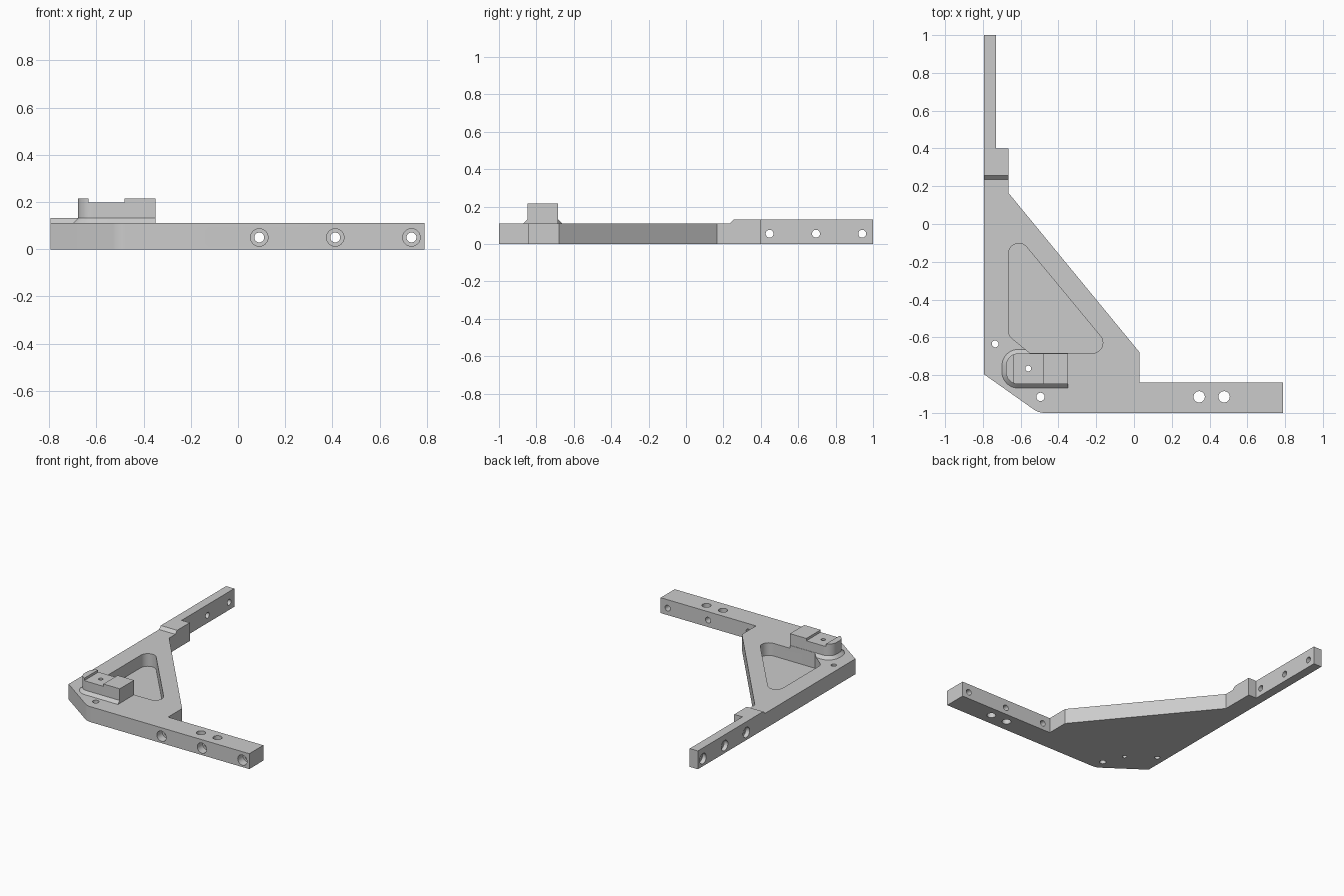
import bpy, bmesh, math
from mathutils import Vector, Matrix

if "Cube" in bpy.data.objects:
    bpy.data.objects.remove(bpy.data.objects["Cube"], do_unlink=True)

grey = bpy.data.materials.new("plain grey")
grey.use_nodes = True
grey.diffuse_color = (0.6, 0.6, 0.6, 1)
grey.node_tree.nodes["Principled BSDF"].inputs["Base Color"].default_value = (0.6, 0.6, 0.6, 1)


def fillet(corners, steps=10):
    """Corners are (x, y) or (x, y, radius); returns the rounded loop."""
    loop = []
    for i, c in enumerate(corners):
        p = Vector(c[:2])
        if len(c) == 2:
            loop.append(p)
            continue
        a = (Vector(corners[i - 1][:2]) - p).normalized()
        b = (Vector(corners[(i + 1) % len(corners)][:2]) - p).normalized()
        half = a.angle(b) / 2
        centre = p + (a + b).normalized() * c[2] / math.sin(half)
        start = p + a * c[2] / math.tan(half) - centre
        end = p + b * c[2] / math.tan(half) - centre
        turn = math.atan2(start.x * end.y - start.y * end.x, start.dot(end))
        for k in range(steps + 1):
            loop.append(centre + Matrix.Rotation(turn * k / steps, 2) @ start)
    return loop


def loft(name, low, z0, high, z1, matrix=Matrix()):
    """Solid between two loops with equal point counts."""
    bm = bmesh.new()
    bottom = [bm.verts.new((p[0], p[1], z0)) for p in low]
    top = [bm.verts.new((p[0], p[1], z1)) for p in high]
    bm.faces.new(bottom[::-1])
    bm.faces.new(top)
    n = len(low)
    for i in range(n):
        j = (i + 1) % n
        bm.faces.new((bottom[i], bottom[j], top[j], top[i]))
    bmesh.ops.transform(bm, matrix=matrix, verts=bm.verts)
    bmesh.ops.recalc_face_normals(bm, faces=bm.faces)
    mesh = bpy.data.meshes.new(name)
    bm.to_mesh(mesh)
    bm.free()
    mesh.materials.append(grey)
    obj = bpy.data.objects.new(name, mesh)
    bpy.context.collection.objects.link(obj)
    return obj


def prism(name, loop, z0, z1, matrix=Matrix()):
    return loft(name, loop, z0, loop, z1, matrix)


def combine(target, tool, operation):
    """Apply a boolean and discard the tool."""
    tool.hide_render = True
    mod = target.modifiers.new(operation.lower(), 'BOOLEAN')
    mod.operation, mod.solver, mod.object = operation, 'EXACT', tool
    bpy.context.view_layer.objects.active = target
    bpy.ops.object.modifier_apply(modifier=mod.name)
    bpy.data.objects.remove(tool, do_unlink=True)


def drill(target, start, axis, radius, length):
    """Round hole starting just outside the start point."""
    axis = Vector(axis)
    ring = [(radius * math.cos(a), radius * math.sin(a))
            for a in (math.tau * i / 32 for i in range(32))]
    turn = Matrix.Translation(start) @ axis.to_track_quat('Z', 'Y').to_matrix().to_4x4()
    combine(target, prism("drill", ring, -0.02, length, turn), 'DIFFERENCE')


# Angled plate with its two arms
bracket = prism("corner_bracket", fillet([
    (-0.795, -0.795), (-0.505, -1, 0.1), (0.79, -1), (0.79, -0.84), (0.03, -0.84),
    (0.03, -0.68), (-0.665, 0.165), (-0.665, 0.4), (-0.73, 0.4), (-0.73, 1), (-0.795, 1)]),
    0, 0.132)

# Lower the plate, leaving the rear arm raised behind a short ramp
side_on = Matrix(((0, 0, 1, 0), (1, 0, 0, 0), (0, 1, 0, 0), (0, 0, 0, 1)))
combine(bracket, prism("lowering_cutter", [
    (-1.1, 0.111), (0.235, 0.111), (0.256, 0.132), (0.256, 0.2), (-1.1, 0.2)],
    -1, 1, side_on), 'DIFFERENCE')


# Raised block with rounded end and flared foot
def block_outline(grow):
    left, front, back, r = -0.678 - grow, -0.848 - grow, -0.685 + grow, 0.065 + grow
    return fillet([(left, front, r), (-0.35, front), (-0.35, back), (left, back, r)])


combine(bracket, loft("foot", block_outline(0.032), 0.1, block_outline(0), 0.132), 'UNION')
combine(bracket, prism("block", block_outline(0), 0.05, 0.216), 'UNION')
combine(bracket, prism("saddle_cutter", [
    (-0.634, -0.95), (-0.481, -0.95), (-0.481, -0.6), (-0.634, -0.6)], 0.199, 0.3), 'DIFFERENCE')

# Rounded triangular pocket with a closed floor
combine(bracket, prism("pocket_cutter", fillet([
    (-0.665, -0.59, 0.055), (-0.55, -0.684), (-0.103, -0.684, 0.055), (-0.665, -0.005, 0.055)]),
    0.02, 0.3), 'DIFFERENCE')

# Vertical holes
for x, y, r in [(-0.735, -0.635, 0.018), (-0.495, -0.915, 0.022), (-0.56, -0.765, 0.015),
                (0.345, -0.915, 0.03), (0.477, -0.915, 0.03)]:
    drill(bracket, (x, y, 0), (0, 0, 1), r, 0.3)

# Counterbored holes through both arms
for x in (0.09, 0.412, 0.735):
    drill(bracket, (x, -1, 0.05), (0, 1, 0), 0.021, 0.2)
    drill(bracket, (x, -1, 0.05), (0, 1, 0), 0.037, 0.06)
for y in (0.447, 0.695, 0.942):
    drill(bracket, (-0.795, y, 0.055), (1, 0, 0), 0.021, 0.1)
    drill(bracket, (-0.795, y, 0.055), (1, 0, 0), 0.037, 0.03)

# Smooth the curved walls, keep the edges crisp
bpy.ops.object.select_all(action='DESELECT')
bracket.select_set(True)
bpy.context.view_layer.objects.active = bracket
bpy.ops.object.shade_smooth_by_angle(angle=math.radians(30))
